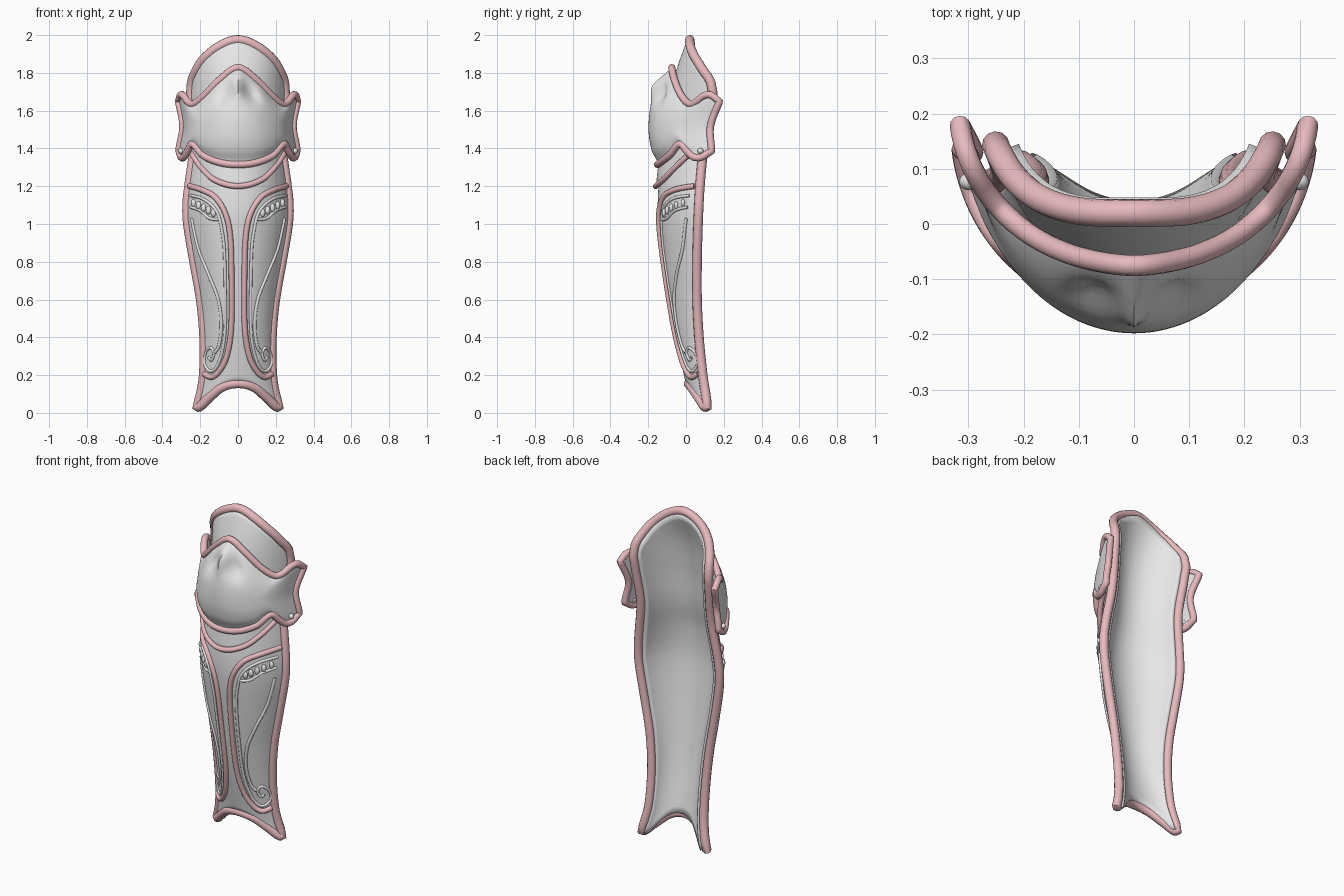
import bpy, bmesh
from math import sin, cos, radians, exp
from mathutils import Vector

if "Cube" in bpy.data.objects:
    bpy.data.objects.remove(bpy.data.objects["Cube"], do_unlink=True)


def material(name, rgb):
    m = bpy.data.materials.new(name)
    m.use_nodes = True
    m.diffuse_color = (*rgb, 1)
    m.node_tree.nodes["Principled BSDF"].inputs["Base Color"].default_value = (*rgb, 1)
    return m


steel = material("pale grey steel", (0.8, 0.8, 0.8))
rose = material("rose trim", (0.8, 0.49, 0.51))


def interp(keys, t):
    """Smooth curve through (position, value) keys, level at the first one."""
    if t <= keys[0][0]:
        return keys[0][1]
    if t >= keys[-1][0]:
        return keys[-1][1]
    slope = lambda a, b: (b[1] - a[1]) / (b[0] - a[0])
    k = max(i for i in range(len(keys) - 1) if keys[i][0] <= t)
    a, b = keys[k], keys[k + 1]
    m0 = slope(keys[k - 1], b) if k else 0
    m1 = slope(a, keys[min(k + 2, len(keys) - 1)])
    h = b[0] - a[0]
    f = (t - a[0]) / h
    g = 1 - f
    return (a[1] * (1 + 2 * f) * g * g + m0 * h * f * g * g
            + b[1] * f * f * (3 - 2 * f) - m1 * h * f * f * g)


def add_object(name, mesh, mat):
    ob = bpy.data.objects.new(name, mesh)
    bpy.context.collection.objects.link(ob)
    mesh.materials.clear()
    mesh.materials.append(mat)
    bpy.ops.object.select_all(action='DESELECT')
    ob.select_set(True)
    bpy.context.view_layer.objects.active = ob
    bpy.ops.object.shade_smooth_by_angle(angle=radians(50))
    return ob


def plate(name, func, nu, nv, thickness):
    """Curved plate from func(s, v), with s across and v up; returns its border."""
    bm = bmesh.new()
    rows = [[bm.verts.new(func(2 * i / nu - 1, j / nv)) for i in range(nu + 1)]
            for j in range(nv + 1)]
    for j in range(nv):
        for i in range(nu):
            bm.faces.new((rows[j][i], rows[j][i + 1], rows[j + 1][i + 1], rows[j + 1][i]))
    border = (rows[0] + [r[-1] for r in rows[1:-1]] + rows[-1][::-1]
              + [r[0] for r in rows[-2:0:-1]])
    border = [v.co.copy() for v in border]
    mesh = bpy.data.meshes.new(name)
    bm.to_mesh(mesh)
    bm.free()
    ob = add_object(name, mesh, steel)
    mod = ob.modifiers.new("Thickness", 'SOLIDIFY')
    mod.thickness = thickness
    mod.offset = -1
    return border


def tube(name, points, radius, mat, closed=False):
    cu = bpy.data.curves.new(name, 'CURVE')
    cu.dimensions = '3D'
    cu.bevel_depth = radius
    cu.bevel_resolution = 4
    cu.use_fill_caps = True
    sp = cu.splines.new('POLY')
    sp.points.add(len(points) - 1)
    for p, co in zip(sp.points, points):
        p.co = (*co, 1)
    sp.use_cyclic_u = closed
    tmp = bpy.data.objects.new(name + "_path", cu)
    mesh = bpy.data.meshes.new_from_object(tmp)
    bpy.data.objects.remove(tmp)
    mesh.name = name
    add_object(name, mesh, mat)


def bow(s, limit):
    """Depth fraction of a rounded section at side fraction s."""
    q = min(abs(s), 1) * sin(radians(limit))
    return (1 - (1 - q * q) ** 0.5) / (1 - cos(radians(limit)))


def spread(s, limit):
    return sin(s * radians(limit)) / sin(radians(limit))


# Shin shell: half width, centre depth and edge depth by height
WIDTH = [(0, .222), (.1, .198), (.2, .182), (.4, .18), (.6, .198), (.8, .233), (1, .266),
         (1.1, .27), (1.2, .26), (1.4, .235), (1.6, .245), (1.75, .253), (2, .25)]
FRONT = [(0, .03), (.15, 0), (.4, -.055), (.6, -.09), (.8, -.12), (1, -.145), (1.1, -.15),
         (1.25, -.14), (1.4, -.11), (1.6, -.09), (1.8, -.055), (2, .015)]
EDGE = [(0, .1), (.2, .075), (.4, .055), (.6, .045), (.8, .045), (1, .05), (1.2, .06),
        (1.4, .08), (1.6, .115), (1.75, .135), (2, .135)]
SHELL_LOW = [(0, .155), (.45, .135), (.75, .08), (.93, .032), (1, .032)]
SHELL_TOP = [(0, 1.975), (.4, 1.94), (.75, 1.865), (.93, 1.785), (.98, 1.74), (1, 1.69)]


def on_shell(x, z, lift=0):
    front, edge = interp(FRONT, z), interp(EDGE, z)
    return Vector((x, front + (edge - front) * bow(x / interp(WIDTH, z), 65) - lift, z))


def shell(u, v):
    s = spread(u, 65)
    low, top = interp(SHELL_LOW, abs(s)), interp(SHELL_TOP, abs(s))
    z = low + (top - low) * v
    return on_shell(s * interp(WIDTH, z), z)


shell_edge = plate("shin_shell", shell, 40, 48, .045)
tube("shin_shell_trim", [p + Vector((0, .014, 0)) for p in shell_edge], .025, rose, True)

# Knee cap with flared side wings and a beaked centre ridge
KNEE_TOP = [(0, 1.828), (.3, 1.765), (.6, 1.67), (.76, 1.633), (.85, 1.65), (.92, 1.68),
            (.97, 1.682), (1, 1.65)]
KNEE_LOW = [(0, 1.315), (.3, 1.325), (.6, 1.365), (.78, 1.425), (.85, 1.39), (.92, 1.353),
            (.97, 1.355), (1, 1.385)]
KNEE_FRONT = [(0, -.15), (.15, -.183), (.35, -.198), (.6, -.188), (.8, -.155), (.92, -.115), (1, -.075)]


def knee(u, v):
    s = spread(u, 80)
    a = abs(s)
    low, top = interp(KNEE_LOW, a), interp(KNEE_TOP, a)
    x = s * interp([(0, .312), (.5, .292), (1, .315)], v)
    front = interp(KNEE_FRONT, v)
    edge = interp([(0, .135), (.5, .13), (1, .178)], v)
    y = front + (edge - front) * bow(s, 83)
    beak = exp(-((v - .8) / .1) ** 2)
    y += beak * (.035 * exp(-((abs(x) - .07) / .045) ** 2) - .03 * exp(-(x / .025) ** 2))
    return Vector((x, y, low + (top - low) * v))


tube("knee_cap_trim", plate("knee_cap", knee, 56, 28, .012), .019, rose, True)


# Overlapping strip below the knee
def strip(u, v):
    s = spread(u, 65)
    low = interp([(0, 1.2), (.5, 1.235), (.8, 1.31), (1, 1.39)], abs(s))
    top = interp([(0, 1.37), (1, 1.43)], abs(s))
    front = -.16 + .02 * v
    return Vector((s * .255, front + (.05 - front) * bow(s, 65), low + (top - low) * v))


strip_edge = plate("knee_strip", strip, 28, 6, .012)
tube("knee_strip_trim", strip_edge[:29], .015, rose)


def blob(name, co, size):
    bm = bmesh.new()
    bmesh.ops.create_uvsphere(bm, u_segments=12, v_segments=8, radius=1)
    for v in bm.verts:
        v.co = Vector((v.co.x * size[0], v.co.y * size[1], v.co.z * size[2])) + co
    mesh = bpy.data.meshes.new(name)
    bm.to_mesh(mesh)
    bm.free()
    add_object(name, mesh, steel)


def shell_line(name, pts, radius, mat, side, lift):
    xs = [(i, p[0]) for i, p in enumerate(pts)]
    zs = [(i, p[1]) for i, p in enumerate(pts)]
    n = (len(pts) - 1) * 6
    tube(name, [on_shell(side * interp(xs, i / 6), interp(zs, i / 6), lift)
                for i in range(n + 1)], radius, mat)


# Raised panel border, scrollwork, leaf beads and wing rivets on each side
PANEL = [(.255, 1.2), (.19, 1.18), (.12, 1.14), (.065, 1.05), (.04, .92), (.034, .7),
         (.036, .45), (.06, .3), (.1, .22), (.14, .19), (.178, .205)]
INNER = [(.1, 1.04), (.075, .9), (.068, .7), (.068, .45), (.085, .32), (.115, .24), (.15, .222),
         (.176, .26), (.17, .32), (.145, .345), (.128, .315), (.14, .28), (.155, .295)]
SCROLL = [(.245, 1.03), (.21, .87), (.15, .72), (.105, .6), (.088, .47), (.1, .36), (.122, .32)]
LEAF = [(.25, 1.15), (.19, 1.135), (.13, 1.09), (.1, 1.03), (.15, 1.03), (.2, 1.07), (.25, 1.09)]
for side, label in ((1, "left"), (-1, "right")):
    shell_line(label + "_panel_trim", PANEL, .015, rose, side, .003)
    shell_line(label + "_inner_line", INNER, .008, steel, side, .001)
    shell_line(label + "_scroll", SCROLL, .009, steel, side, .001)
    shell_line(label + "_leaf_outline", LEAF, .008, steel, side, .001)
    for i in range(5):
        co = on_shell(side * (.13 + .026 * i), 1.06 + .013 * i, .002)
        blob(f"{label}_leaf_bead_{i + 1}", co, (.015, .011, .022))
    blob(label + "_wing_rivet", knee(side * .9, .1), (.018, .016, .016))
